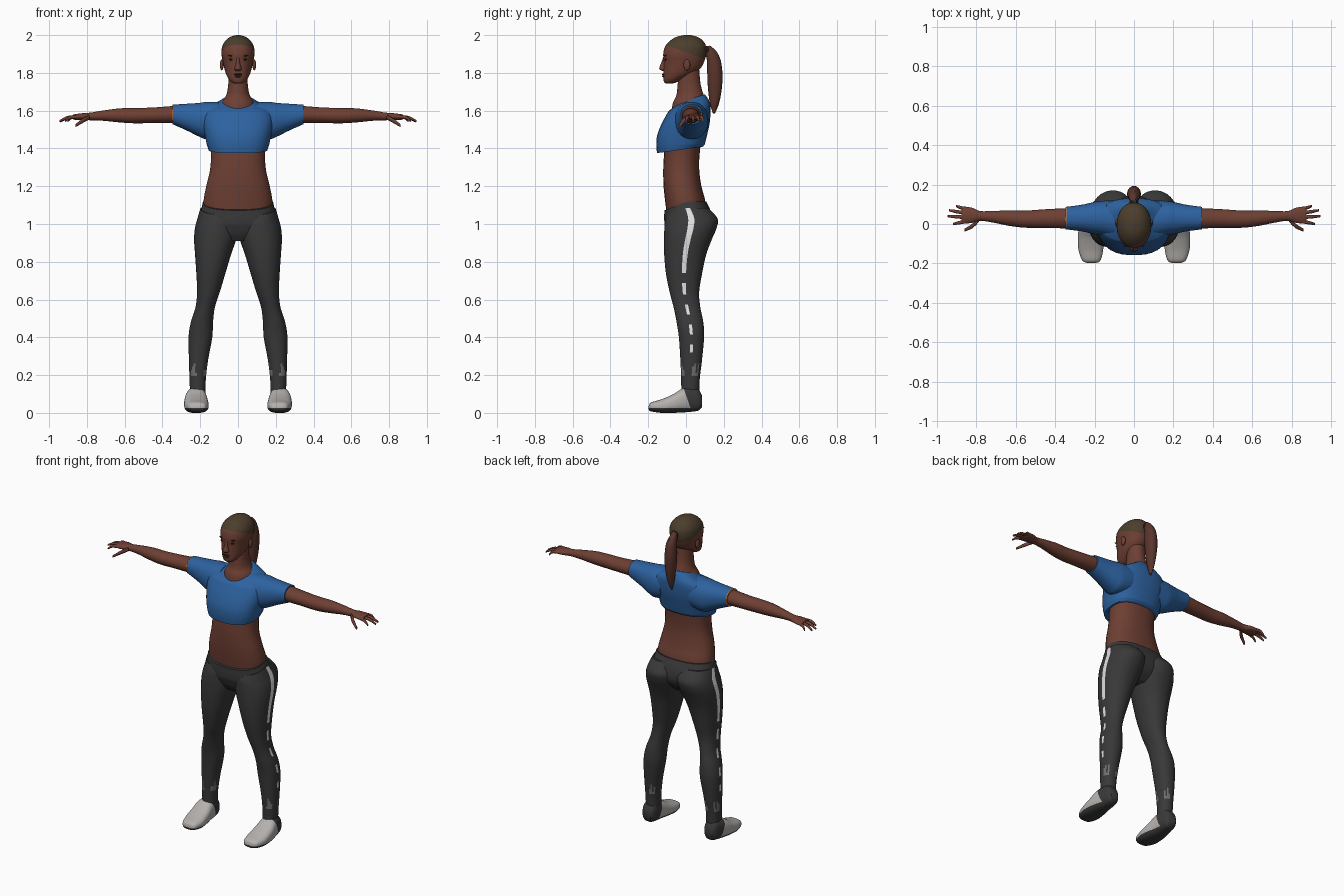
import bpy, bmesh, math
from mathutils import Matrix, Vector

cube = bpy.data.objects.get("Cube")
if cube:
    bpy.data.objects.remove(cube, do_unlink=True)


def material(name, r, g, b):
    m = bpy.data.materials.new(name)
    m.use_nodes = True
    m.diffuse_color = (r, g, b, 1)
    m.node_tree.nodes["Principled BSDF"].inputs["Base Color"].default_value = (r, g, b, 1)
    return m


SKIN = material("brown skin", .155, .05, .033)
BLUE = material("blue cloth", .026, .122, .35)
CHARCOAL = material("charcoal cloth", .04, .04, .04)
SHOE = material("light grey shoe", .46, .44, .42)
SOCK = material("grey patch", .17, .16, .165)
WHITE = material("white stripe", .75, .75, .75)
HAIR = material("olive brown hair", .072, .048, .026)
TAIL = material("dark red brown hair", .1, .035, .024)
DARK = material("dark features", .025, .012, .01)
ORANGE = material("orange trim", .75, .2, .03)


def finish(name, bm, mats, mirror=False):
    bmesh.ops.recalc_face_normals(bm, faces=bm.faces[:])
    me = bpy.data.meshes.new(name)
    bm.to_mesh(me)
    bm.free()
    for m in mats:
        me.materials.append(m)
    me.shade_smooth()
    me.set_sharp_from_angle(angle=math.radians(50))
    ob = bpy.data.objects.new(name, me)
    bpy.context.collection.objects.link(ob)
    if mirror:
        ob.modifiers.new("mirror", 'MIRROR')
    return ob


def smooth(st, steps):
    """Catmull-Rom interpolation through the stations."""
    p = [st[0]] + list(st) + [st[-1]]
    out = []
    for i in range(1, len(p) - 2):
        for k in range(steps):
            t = k / steps
            out.append([b + .5 * t * (c - a + t * (2*a - 5*b + 4*c - d + t * (3*(b - c) + d - a)))
                        for a, b, c, d in zip(p[i-1], p[i], p[i+1], p[i+2])])
    return out + [list(st[-1])]


def loft(name, st, mats, axis='z', sides=32, steps=6, power=2.0,
         warp=None, paint=None, cuts=(), mirror=False):
    """Skin rounded sections; a station is (position, low, high, low, high)."""
    bm = bmesh.new()
    rings = []
    for t, a0, a1, b0, b1 in smooth(st, steps):
        ring = []
        for j in range(sides):
            ang = 2 * math.pi * (j + .5) / sides
            c, s = math.cos(ang), math.sin(ang)
            u = (a0 + a1 + (a1 - a0) * math.copysign(abs(c) ** (2 / power), c)) / 2
            v = (b0 + b1 + (b1 - b0) * math.copysign(abs(s) ** (2 / power), s)) / 2
            co = Vector({'x': (t, u, v), 'y': (u, t, v), 'z': (u, v, t)}[axis])
            if warp:
                co.z += warp(co)
            ring.append(bm.verts.new(co))
        rings.append(ring)
    for lo, hi in zip(rings, rings[1:]):
        for j in range(sides):
            k = (j + 1) % sides
            f = bm.faces.new((lo[j], lo[k], hi[k], hi[j]))
            if paint:
                f.material_index = paint(f.calc_center_median(), j)
    bm.faces.new(rings[0])
    bm.faces.new(rings[-1])
    for co, no, index in cuts:
        co, no = Vector(co), Vector(no).normalized()
        bmesh.ops.bisect_plane(bm, geom=bm.verts[:] + bm.edges[:] + bm.faces[:],
                               plane_co=co, plane_no=no)
        for f in bm.faces:
            if (f.calc_center_median() - co).dot(no) > 0:
                f.material_index = index
    return finish(name, bm, mats, mirror)


def sym(*rows):
    """Stations that are symmetric in x: (z, half width, front, back)."""
    return [(z, -w, w, f, b) for z, w, f, b in rows]


def blob(name, loc, scale, mat, mirror=False, tilt=0):
    bm = bmesh.new()
    m = Matrix.Translation(loc) @ Matrix.Rotation(tilt, 4, 'Y') @ Matrix.Diagonal((*scale, 1))
    bmesh.ops.create_uvsphere(bm, u_segments=20, v_segments=12, radius=1, matrix=m)
    return finish(name, bm, [mat], mirror)


def ramp(x, a, b):
    return max(0, min(1, (x - a) / (b - a)))


# Midriff
loft("midriff", sym((1.04, .18, -.10, .10), (1.12, .183, -.111, .102), (1.2, .169, -.119, .082),
                    (1.28, .15, -.121, .071), (1.35, .144, -.118, .071), (1.44, .148, -.11, .08)),
     [SKIN], power=2.3)


# Leggings: a hip section and two legs, with the waist dipping at the front
def waist_dip(co):
    return .4 * ramp(co.z, .98, 1.1) * min(0, co.y)


def leg_paint(c, j):
    if j == 31 and c.z > .28 and (c.z > .74 or math.sin(c.z * 60) > 0):
        return 1
    if j % 8 < 4 and .195 < c.z < .24 + .025 * math.sin(j * 2.3):
        return 2
    return 0


loft("leggings_hips", sym((.91, .08, -.07, .07), (.95, .19, -.095, .115), (1.0, .212, -.112, .14),
                          (1.06, .2, -.116, .134), (1.118, .186, -.115, .108)),
     [CHARCOAL], power=2.5, warp=waist_dip)
loft("leggings_leg", [(.1, .172, .254, -.025, .07), (.18, .17, .257, -.026, .073),
                      (.28, .158, .26, -.03, .085), (.4, .136, .262, -.038, .096),
                      (.48, .132, .25, -.05, .092), (.56, .122, .225, -.066, .076),
                      (.64, .096, .217, -.087, .07), (.74, .066, .221, -.107, .086),
                      (.84, .036, .228, -.116, .108), (.92, .008, .233, -.117, .138),
                      (.98, -.004, .228, -.115, .163), (1.03, -.004, .215, -.112, .167),
                      (1.085, .01, .199, -.1, .118)],
     [CHARCOAL, WHITE, SOCK], power=2.15, warp=waist_dip, paint=leg_paint, mirror=True)

# Shoes with dark soles and heels
loft("shoe", [(-.198, .195, .235, .018, .036), (-.185, .17, .262, .008, .055),
              (-.13, .156, .282, 0, .072), (-.07, .158, .285, 0, .098),
              (-.02, .165, .28, .002, .128), (.03, .17, .268, .006, .137),
              (.065, .177, .26, .012, .125), (.086, .192, .245, .03, .09)],
     [SHOE, CHARCOAL], axis='y', power=2.6, mirror=True,
     cuts=[((0, 0, .026), (0, 0, -1), 1), ((0, .012, .06), (0, 1, .35), 1)])


# Crop top
def top_warp(co):
    neck = .3 * ramp(co.z, 1.6, 1.68) * (co.y - .08)
    hem = .14 * ramp(co.z, 1.42, 1.375) * max(0, co.y + .155)
    return neck + hem


loft("crop_top", sym((1.375, .156, -.154, .09), (1.42, .166, -.158, .1), (1.47, .176, -.153, .112),
                     (1.53, .188, -.13, .125), (1.58, .188, -.103, .13), (1.62, .165, -.08, .13),
                     (1.65, .112, -.06, .12), (1.68, .066, -.04, .1)),
     [BLUE], power=2.5, warp=top_warp)
loft("sleeve", [(.1, -.07, .12, 1.46, 1.645), (.17, -.057, .117, 1.45, 1.646),
                (.21, -.05, .11, 1.464, 1.641), (.27, -.037, .097, 1.494, 1.637),
                (.346, -.027, .087, 1.528, 1.632)],
     [BLUE], axis='x', power=2.2, mirror=True)
loft("right_sleeve_trim", [(-.348, -.027, .087, 1.528, 1.632), (-.343, -.028, .088, 1.527, 1.633)],
     [ORANGE], axis='x', power=2.2, steps=1)

# Arms and hands
loft("arm", [(.33, -.023, .081, 1.534, 1.626), (.45, -.02, .075, 1.534, 1.617),
             (.55, -.019, .068, 1.533, 1.614), (.63, -.01, .069, 1.538, 1.612),
             (.72, .008, .066, 1.547, 1.6), (.78, .016, .066, 1.549, 1.59),
             (.82, .006, .082, 1.55, 1.587), (.86, .002, .088, 1.551, 1.582),
             (.876, .01, .08, 1.556, 1.578)],
     [SKIN], axis='x', mirror=True)


def finger(name, base, mid, tip, r):
    st = [(x, y - k * r, y + k * r, z - k * r, z + k * r)
          for (x, y, z), k in ((base, 1), (mid, .95), (tip, .6))]
    loft(name, st, [SKIN], axis='x', sides=10, steps=4, mirror=True)


for name, y, spread, length in (("index_finger", .012, -.012, .06), ("middle_finger", .034, .006, .088),
                                ("ring_finger", .056, .014, .082), ("little_finger", .077, .014, .045)):
    finger(name, (.855, y, 1.567), (.86 + length * .5, y + spread * .5, 1.563),
           (.857 + length, y + spread, 1.544), .0095)
finger("thumb", (.785, .024, 1.567), (.82, -.01, 1.548), (.86, -.031, 1.521), .013)

# Neck and head
loft("neck", sym((1.58, .1, -.08, .11), (1.64, .088, -.07, .108), (1.68, .064, -.052, .095),
                 (1.72, .054, -.046, .082), (1.76, .051, -.042, .075), (1.82, .05, -.03, .07)), [SKIN])
loft("head", sym((1.744, .02, -.108, -.07), (1.752, .036, -.116, -.045), (1.77, .051, -.12, -.01),
                 (1.795, .064, -.12, .04), (1.825, .073, -.119, .078), (1.86, .081, -.118, .097),
                 (1.9, .088, -.121, .108), (1.94, .084, -.111, .107), (1.97, .067, -.085, .09),
                 (1.99, .042, -.052, .062), (2.0, .01, -.01, .025)),
     [SKIN, HAIR], power=2.1, cuts=[((0, -.1, 1.945), (0, .36, 1), 1)])
loft("nose", sym((1.81, .012, -.126, -.1), (1.82, .02, -.141, -.1), (1.833, .016, -.14, -.1),
                 (1.855, .01, -.131, -.1), (1.885, .008, -.12, -.1)), [SKIN], sides=16, steps=3)
blob("ear", (.086, .005, 1.842), (.01, .018, .029), SKIN, True)
blob("eye", (.034, -.107, 1.871), (.014, .006, .0055), DARK, True)
blob("eyebrow", (.036, -.109, 1.891), (.019, .006, .004), DARK, True, -.15)
blob("upper_lip", (0, -.119, 1.792), (.022, .008, .005), DARK)
blob("lower_lip", (0, -.118, 1.782), (.019, .009, .006), TAIL)

# Ponytail
loft("ponytail", sym((1.588, .006, .142, .154), (1.64, .018, .126, .175), (1.72, .03, .116, .19),
                     (1.8, .035, .112, .193), (1.87, .031, .11, .182), (1.915, .022, .1, .158),
                     (1.94, .01, .1, .13)),
     [TAIL], sides=20, steps=5, warp=lambda co: .004 * math.sin(co.x * 250))
blob("hair_tie", (0, .113, 1.92), (.023, .012, .021), DARK)
